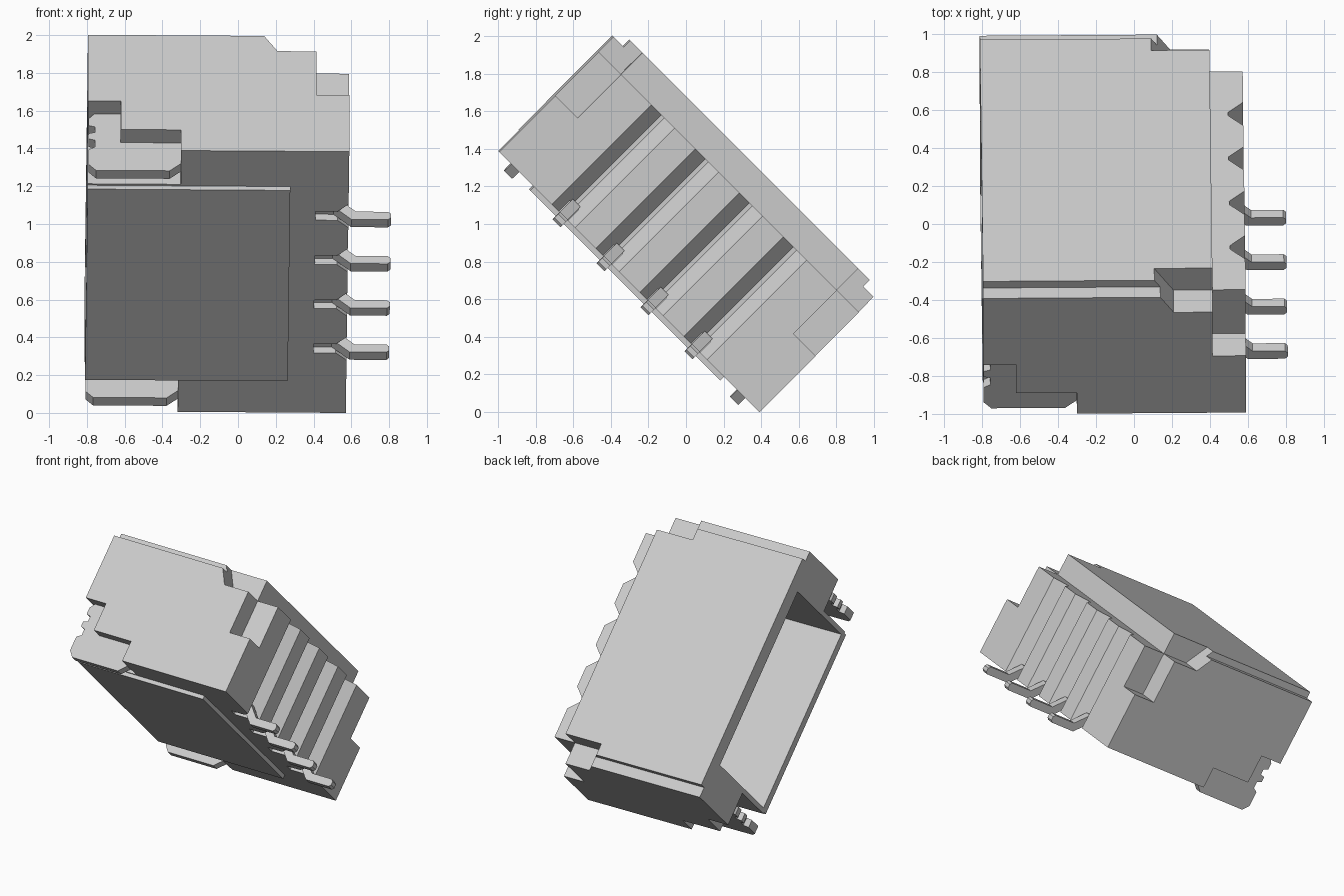
import bpy, bmesh, math
from mathutils import Matrix, Vector

if "Cube" in bpy.data.objects:
    bpy.data.objects.remove(bpy.data.objects["Cube"])

mat = bpy.data.materials.new("light_grey")
mat.use_nodes = True
GREY = (0.6, 0.6, 0.6, 1)
mat.diffuse_color = GREY
mat.node_tree.nodes["Principled BSDF"].inputs["Base Color"].default_value = GREY

# Parts are built lying flat (x across, y long, z thick), then tipped 45 degrees
TIP = (Matrix.Translation((0, 0, 1)) @ Matrix.Rotation(-math.pi / 4, 4, 'X')
       @ Matrix.Rotation(0.0095, 4, 'Z'))
END = 0.978
PINS = [(i - 1.5) * 0.331 for i in range(4)]


def prism(name, pts, a, b, axis='y'):
    """Extrude an outline: x-z outline along y, or x-y outline along z."""
    bm = bmesh.new()
    place = (lambda p, t: (p[0], t, p[1])) if axis == 'y' else (lambda p, t: (p[0], p[1], t))
    face = bm.faces.new([bm.verts.new(place(p, a)) for p in pts])
    ext = bmesh.ops.extrude_face_region(bm, geom=[face])
    step = Vector(place((0, 0), b - a))
    bmesh.ops.translate(bm, vec=step, verts=[v for v in ext["geom"] if isinstance(v, bmesh.types.BMVert)])
    bmesh.ops.recalc_face_normals(bm, faces=bm.faces)
    mesh = bpy.data.meshes.new(name)
    bm.to_mesh(mesh)
    bm.free()
    mesh.materials.append(mat)
    ob = bpy.data.objects.new(name, mesh)
    bpy.context.collection.objects.link(ob)
    ob.matrix_world = TIP
    return ob


def box(name, x, y, z):
    return prism(name, [(x[0], z[0]), (x[1], z[0]), (x[1], z[1]), (x[0], z[1])], *y)


def cut(target, cutter):
    cutter.hide_render = True
    mod = target.modifiers.new("cut", 'BOOLEAN')
    mod.operation, mod.solver, mod.object = 'DIFFERENCE', 'EXACT', cutter
    bpy.context.view_layer.update()
    deps = bpy.context.evaluated_depsgraph_get()
    mesh = bpy.data.meshes.new_from_object(target.evaluated_get(deps))
    target.modifiers.clear()
    target.data = mesh
    bpy.data.objects.remove(cutter)


# Housing with mating cavity and rear step
housing = box("housing", (-0.803, 0.58), (-END, END), (-0.431, 0.48))
cut(housing, box("cavity", (-0.9, 0.25), (-0.69, 0.69), (-0.40, 0.36)))
cut(housing, box("rear_step", (0.405, 0.7), (-1.1, 1.1), (0.318, 0.6)))

shoulder = [(0.086, 0.5), (0.2, 0.318), (0.405, 0.318), (0.405, -0.008),
            (0.7, -0.008), (0.7, 0.6), (0.086, 0.6)]
tab_recess = [(-0.9, -0.5), (-0.31, -0.5), (-0.31, -0.276), (-0.63, -0.276),
              (-0.63, -0.064), (-0.9, -0.064)]
for s in (-1, 1):
    cut(housing, box("end_rebate", (-1, 1), (s * 0.9, s * 1.1), (0.431, 0.6)))
    cut(housing, prism("shoulder_cut", shoulder, s * 0.812, s * 1.1))
    cut(housing, prism("tab_recess", tab_recess, s * 0.725, s * 1.1))

# Rear grooves and pin slots
for y in PINS:
    groove = [(0.6, y - 0.106), (0.6, y + 0.106), (0.5, y + 0.012), (0.5, y - 0.012)]
    cut(housing, prism("groove", groove, -0.6, 0.6, 'z'))
    cut(housing, box("pin_slot", (0.405, 0.56), (y - 0.033, y + 0.033), (-0.6, -0.35)))

# Raised pad under the housing
box("base_pad", (-0.803, 0.27), (-0.714, 0.714), (-0.46, -0.425))

# Solder pins with a bent foot, and straight contacts in the cavity
pin = [(0.4, -0.39), (0.5, -0.39), (0.595, -0.485), (0.79, -0.485), (0.805, -0.47),
       (0.805, -0.442), (0.79, -0.427), (0.62, -0.427), (0.525, -0.332), (0.4, -0.332)]
for i, y in enumerate(PINS):
    prism(f"pin_{i + 1}", pin, y - 0.029, y + 0.029)
    box(f"contact_{i + 1}", (-0.35, 0.3), (y - 0.029, y + 0.029), (-0.06, 0.0))

# Metal mounting tabs with a notched front edge
tab = [(-0.76, -0.485), (-0.37, -0.485), (-0.31, -0.43), (-0.31, -0.276),
       (-0.63, -0.276), (-0.63, -0.064), (-0.77, -0.064), (-0.80, -0.1),
       (-0.80, -0.15), (-0.765, -0.16), (-0.765, -0.2), (-0.80, -0.21),
       (-0.80, -0.25), (-0.765, -0.26), (-0.765, -0.31), (-0.80, -0.33), (-0.80, -0.44)]
for s, side in ((-1, "upper"), (1, "lower")):
    prism(f"{side}_mounting_tab", tab, s * 0.82, s * 0.88)
